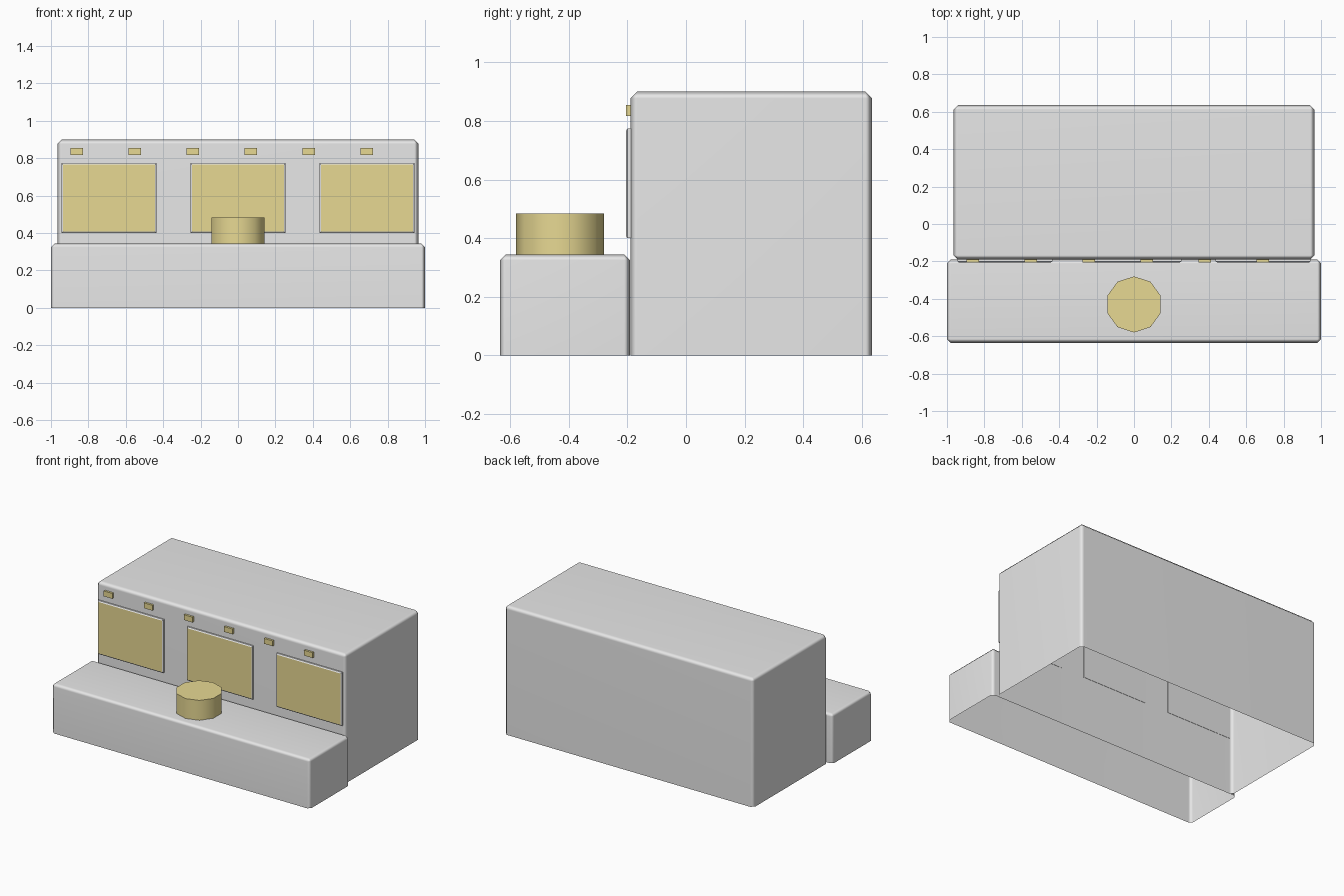
import bpy, bmesh, math
from mathutils import Matrix

if "Cube" in bpy.data.objects:
    bpy.data.objects.remove(bpy.data.objects["Cube"])


def material(name, rgb):
    m = bpy.data.materials.new(name)
    m.diffuse_color = (*rgb, 1)
    m.use_nodes = True
    m.node_tree.nodes["Principled BSDF"].inputs["Base Color"].default_value = m.diffuse_color
    return m


GREY = material("light grey", (0.8, 0.8, 0.8))
GOLD = material("pale gold", (0.8, 0.69, 0.29))


def finish(name, bm, mats):
    me = bpy.data.meshes.new(name)
    bm.to_mesh(me)
    bm.free()
    for m in mats:
        me.materials.append(m)
    ob = bpy.data.objects.new(name, me)
    bpy.context.collection.objects.link(ob)
    return ob


def box_mesh(x0, x1, y0, y1, z0, z1):
    bm = bmesh.new()
    bmesh.ops.create_cube(bm, size=1, matrix=Matrix.Translation(
        ((x0 + x1) / 2, (y0 + y1) / 2, (z0 + z1) / 2))
        @ Matrix.Diagonal((x1 - x0, y1 - y0, z1 - z0, 1)))
    bm.normal_update()
    return bm


def shell(name, dims, bevel):
    """Chamfered box with an open bottom and softened edges."""
    bm = box_mesh(*dims)
    base = [f for f in bm.faces if f.normal.z < -0.9]
    bmesh.ops.delete(bm, geom=base, context='FACES_ONLY')
    edges = [e for e in bm.edges if not e.is_boundary]
    bmesh.ops.bevel(bm, geom=edges, offset=bevel, segments=1,
                    profile=0.5, affect='EDGES')
    for f in bm.faces:
        f.smooth = True
    ob = finish(name, bm, [GREY])
    ob.modifiers.new("face_normals", 'WEIGHTED_NORMAL')


# Main body and the low step in front of it
shell("main_block", (-0.965, 0.965, -0.19, 0.635, 0, 0.9), 0.023)
shell("front_step", (-1, 1, -0.635, -0.191, 0, 0.345), 0.02)

# Three windows: grey chamfered frame with a gold front face
for i, cx in enumerate((-0.69, 0, 0.69)):
    bm = box_mesh(cx - 0.254, cx + 0.254, -0.205, -0.188, 0.40, 0.774)
    front = [f for f in bm.faces if f.normal.y < -0.9]
    bmesh.ops.inset_region(bm, faces=front, thickness=0.011, depth=0)
    front[0].material_index = 1
    # slope the frame slightly back from the pane
    for v in bm.verts:
        if v.co.y < -0.2 and v not in front[0].verts:
            v.co.y = -0.2
    finish(f"window_{i + 1}", bm, [GREY, GOLD])

# Row of small lamps under the roof edge
for i in range(6):
    cx = -0.862 + 0.31 * i
    finish(f"lamp_{i + 1}",
           box_mesh(cx - 0.033, cx + 0.033, -0.205, -0.188, 0.817, 0.854), [GOLD])

# Ten-sided drum on the step
bm = bmesh.new()
bmesh.ops.create_cone(bm, cap_ends=True, segments=10, radius1=0.15, radius2=0.15,
                      depth=0.14, matrix=Matrix.Translation((0, -0.43, 0.414))
                      @ Matrix.Rotation(math.radians(18), 4, 'Z'))
bm.normal_update()
top = max(v.co.y for v in bm.verts)
if top < -0.2805:  # keep one corner pointing to the back
    bmesh.ops.rotate(bm, verts=bm.verts, cent=(0, -0.43, 0),
                     matrix=Matrix.Rotation(math.radians(18), 3, 'Z'))
for f in bm.faces:
    f.smooth = abs(f.normal.z) < 0.5
for e in bm.edges:
    e.smooth = not any(abs(f.normal.z) > 0.5 for f in e.link_faces)
finish("drum", bm, [GOLD])
